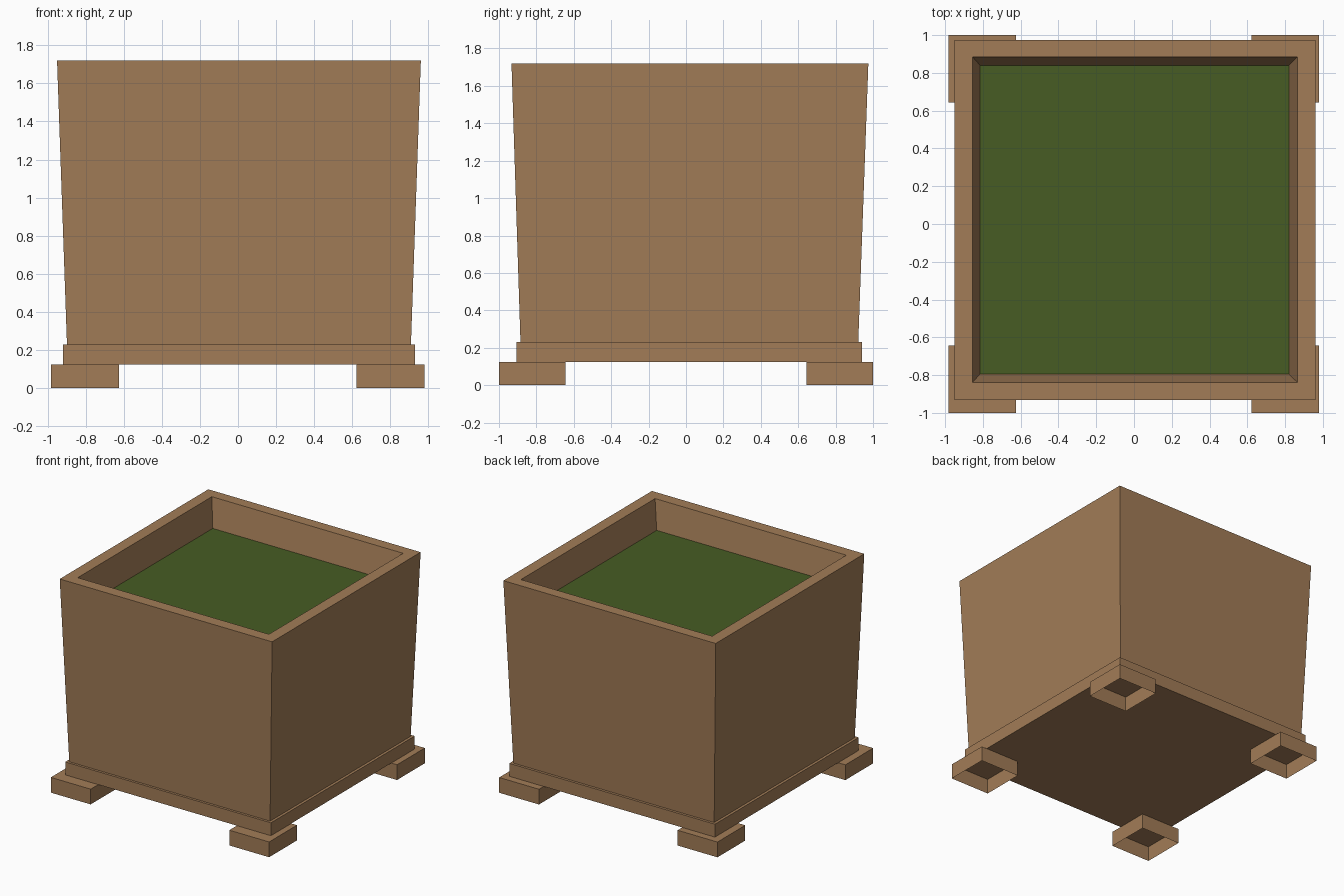
import bpy
import bmesh

if "Cube" in bpy.data.objects:
    bpy.data.objects.remove(bpy.data.objects["Cube"])


def material(name, rgb):
    m = bpy.data.materials.new(name)
    m.diffuse_color = (*rgb, 1)
    m.use_nodes = True
    m.node_tree.nodes["Principled BSDF"].inputs["Base Color"].default_value = m.diffuse_color
    return m


wood = material("brown wood", (0.362, 0.202, 0.095))
grass = material("dark green", (0.063, 0.107, 0.017))


def loft(name, rings, mat, cap_start=False, cap_end=False):
    """Join rectangles (x0, x1, y0, y1, z) in order, with optional end caps."""
    bm = bmesh.new()
    loops = [[bm.verts.new(p) for p in ((x0, y0, z), (x1, y0, z), (x1, y1, z), (x0, y1, z))]
             for x0, x1, y0, y1, z in rings]
    for a, b in zip(loops, loops[1:]):
        for i in range(4):
            j = (i + 1) % 4
            bm.faces.new((a[i], a[j], b[j], b[i]))
    if cap_start:
        bm.faces.new(loops[0][::-1])
    if cap_end:
        bm.faces.new(loops[-1])
    mesh = bpy.data.meshes.new(name)
    bm.to_mesh(mesh)
    bm.free()
    mesh.materials.append(mat)
    obj = bpy.data.objects.new(name, mesh)
    bpy.context.collection.objects.link(obj)
    return obj


SOIL = (-0.815, 0.82, -0.795, 0.84, 1.49)

# Tapered box: outer walls, flat rim, sloping inner walls
loft("planter_box", [(-0.898, 0.908, -0.885, 0.921, 0.23),
                     (-0.95, 0.96, -0.933, 0.975, 1.72),
                     (-0.855, 0.865, -0.838, 0.885, 1.72),
                     SOIL], wood)

# Planted surface
loft("grass_surface", [SOIL], grass, cap_end=True)

# Base slab under the box
loft("base_slab", [(-0.92, 0.93, -0.905, 0.942, 0.125),
                   (-0.92, 0.93, -0.905, 0.942, 0.23)], wood, True, True)

# Four hollow feet, open underneath
for side, x0, x1 in (("left", -0.983, -0.625), ("right", 0.622, 0.98)):
    for end, y0, y1 in (("front", -1.0, -0.643), ("back", 0.643, 1.0)):
        loft(f"{end}_{side}_foot", [(x0, x1, y0, y1, 0), (x0, x1, y0, y1, 0.124)],
             wood, cap_end=True)
